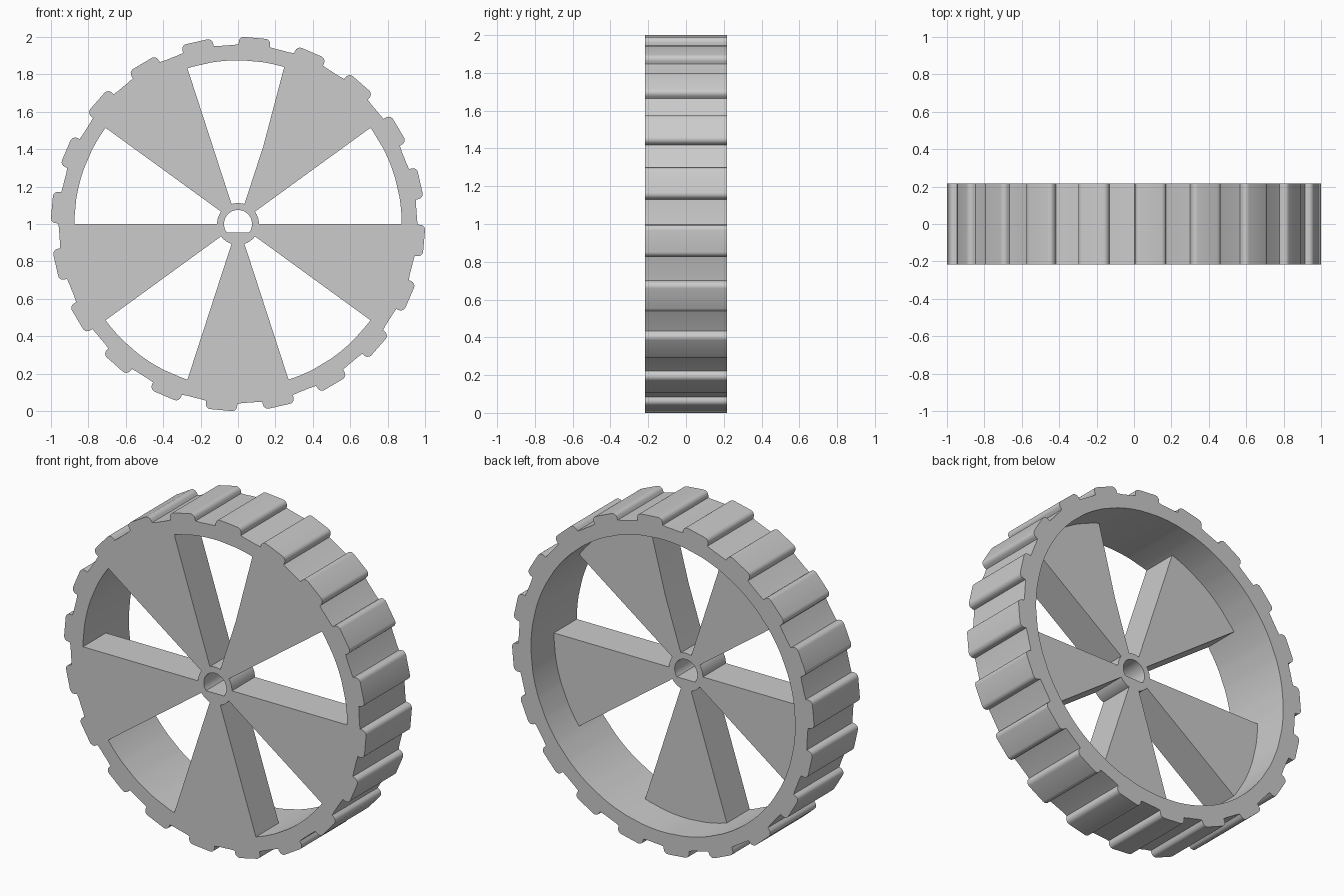
import bpy, bmesh
from math import sin, cos, radians, pi, asin, tau

cube = bpy.data.objects.get("Cube")
if cube:
    bpy.data.objects.remove(cube, do_unlink=True)

HALF = 0.217          # half of the wheel width
WEB_BACK = 0.0        # the spokes fill the front half only
R_IN, R_BASE, R_TOP = 0.875, 0.957, 0.999
R_HUB, R_BORE, FLAT = 0.112, 0.075, 0.045
TEETH, SPOKES = 20, 5

grey = bpy.data.materials.new("light grey plastic")
grey.use_nodes = True
COLOUR = (0.6, 0.6, 0.6, 1)
grey.diffuse_color = COLOUR
grey.node_tree.nodes["Principled BSDF"].inputs["Base Color"].default_value = COLOUR


def polar(r, a):
    return (r * cos(a), r * sin(a))


def finish(name, bm):
    bmesh.ops.recalc_face_normals(bm, faces=bm.faces)
    mesh = bpy.data.meshes.new(name)
    bm.to_mesh(mesh)
    bm.free()
    mesh.materials.append(grey)
    obj = bpy.data.objects.new(name, mesh)
    bpy.context.collection.objects.link(obj)
    bpy.context.view_layer.objects.active = obj
    for o in bpy.context.selected_objects:
        o.select_set(False)
    obj.select_set(True)
    bpy.ops.object.shade_smooth_by_angle(angle=radians(30))
    return obj


def loop(bm, points, y):
    return [bm.verts.new((x, y, z + 1)) for x, z in points]


def ring(name, outer, inner, y0, y1):
    """Closed ring between two outlines with matching point counts."""
    bm = bmesh.new()
    loops = [loop(bm, outer, y0), loop(bm, outer, y1),
             loop(bm, inner, y1), loop(bm, inner, y0)]
    n = len(outer)
    for a, b in zip(loops, loops[1:] + loops[:1]):
        for i in range(n):
            j = (i + 1) % n
            bm.faces.new((a[i], a[j], b[j], b[i]))
    return finish(name, bm)


def prism(name, points, y0, y1):
    bm = bmesh.new()
    face = bm.faces.new(loop(bm, points, y0))
    out = bmesh.ops.extrude_face_region(bm, geom=[face])
    moved = [v for v in out["geom"] if isinstance(v, bmesh.types.BMVert)]
    bmesh.ops.translate(bm, verts=moved, vec=(0, y1 - y0, 0))
    return finish(name, bm)


# Tread lug: straight walls with rounded top corners, in (radial, sideways)
half_w, fillet = 0.084, 0.027
right_side = [(R_BASE, -half_w)]
for k in range(6):
    a = k / 5 * pi / 2
    right_side.append((R_TOP - fillet + fillet * sin(a),
                       -half_w + fillet - fillet * cos(a)))
lug = right_side + [(r, -s) for r, s in reversed(right_side)]

# Tyre outline: each lug is followed by a plain stretch of rim
outer = []
pitch = tau / TEETH
lug_half = asin(half_w / R_BASE)
for t in range(TEETH):
    mid = t * pitch - radians(5.2)
    for r, s in lug:
        outer.append((r * cos(mid) - s * sin(mid), r * sin(mid) + s * cos(mid)))
    for k in range(1, 4):
        outer.append(polar(R_BASE, mid + lug_half + (pitch - 2 * lug_half) * k / 4))
inner = []
for x, z in outer:
    f = R_IN / (x * x + z * z) ** 0.5
    inner.append((x * f, z * f))
ring("treaded_rim", outer, inner, -HALF, HALF)

# Hub with a D-shaped bore
corner = asin(FLAT / R_BORE)
angles = [-corner + (pi + 2 * corner) * i / 48 for i in range(49)]
angles += [pi + corner + (pi - 2 * corner) * i / 16 for i in range(1, 16)]
bore = [polar(min(R_BORE, FLAT / max(-sin(a), 0.01)), a) for a in angles]
ring("hub", [polar(R_HUB, a) for a in angles], bore, -HALF, WEB_BACK)

# Wedge spokes; the upper right one flares slightly at its outer end
for s in range(SPOKES):
    a0 = radians(36 + 72 * s)
    a1 = a0 + radians(36)
    end = a1 + (radians(1.6) if s == 0 else 0)
    pts = [polar(R_HUB - 0.004, a1 + (a0 - a1) * i / 8) for i in range(9)]
    pts += [polar(R_IN + 0.002, a0 + (end - a0) * i / 32) for i in range(33)]
    if s == 0:
        pts.append(polar(0.44, a1))
    prism(f"spoke_{s + 1}", pts, -HALF, WEB_BACK)
